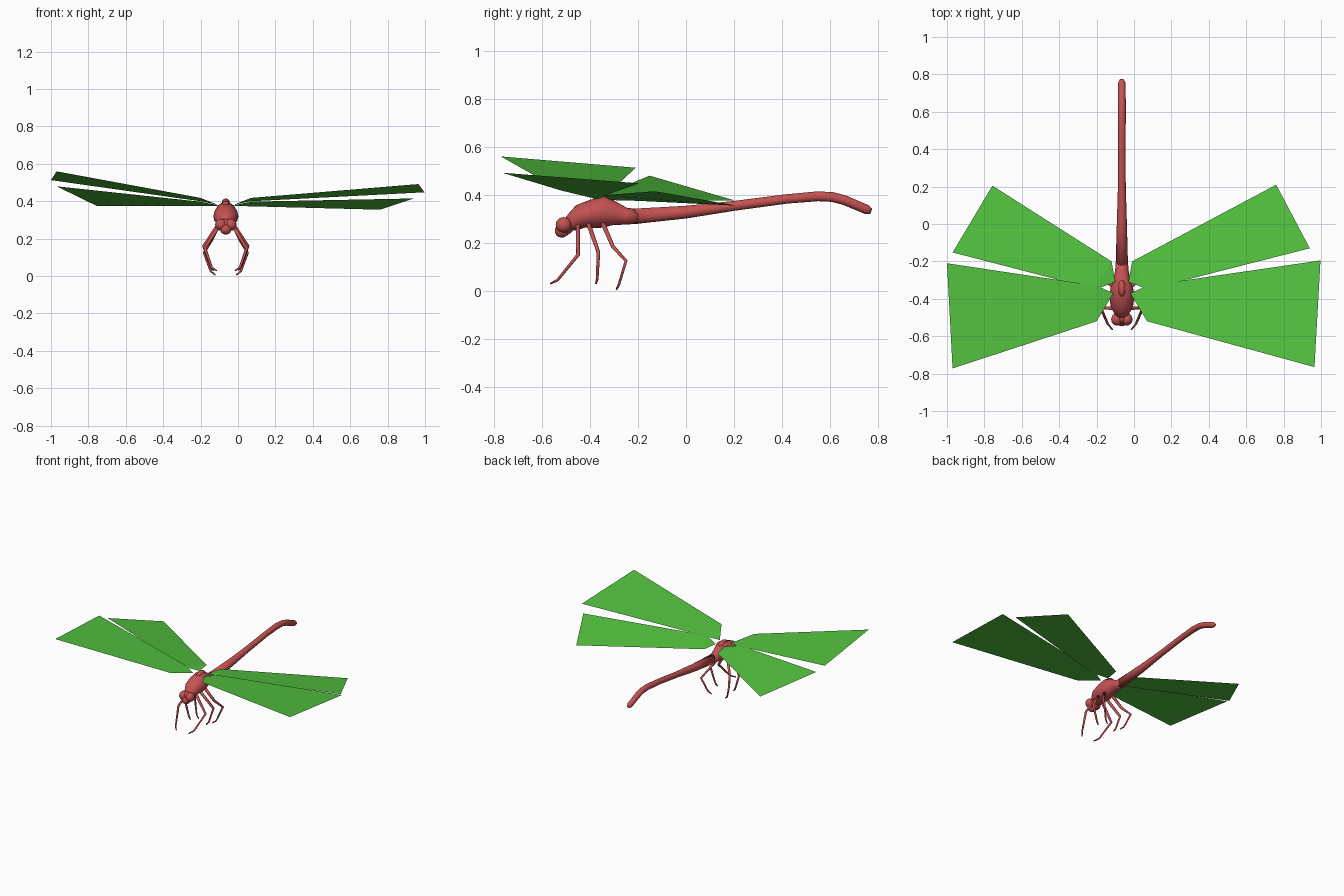
import bpy, bmesh, math
from mathutils import Vector

cube = bpy.data.objects.get("Cube")
if cube:
    bpy.data.objects.remove(cube, do_unlink=True)

CX = -0.065  # body axis


def material(name, rgb):
    m = bpy.data.materials.new(name)
    m.use_nodes = True
    m.diffuse_color = (*rgb, 1)
    m.node_tree.nodes["Principled BSDF"].inputs["Base Color"].default_value = (*rgb, 1)
    return m


RED = material("body red", (0.56, 0.085, 0.085))
GREEN = material("wing green", (0.087, 0.54, 0.05))


def finish(name, bm, mat, smooth=True):
    me = bpy.data.meshes.new(name)
    bm.to_mesh(me)
    bm.free()
    me.materials.append(mat)
    for p in me.polygons:
        p.use_smooth = smooth
    ob = bpy.data.objects.new(name, me)
    bpy.context.collection.objects.link(ob)
    return ob


def tube(name, path, radii, sides):
    """Loft elliptical rings, each (half width, half height), along a path."""
    bm = bmesh.new()
    pts = [Vector(p) for p in path]
    rings = []
    for i, (p, (rw, rh)) in enumerate(zip(pts, radii)):
        t = (pts[min(i + 1, len(pts) - 1)] - pts[max(i - 1, 0)]).normalized()
        side = Vector((1, 0, 0))
        side = (side - t * side.dot(t)).normalized()
        up = side.cross(t)
        angles = [2 * math.pi * k / sides for k in range(sides)]
        rings.append([bm.verts.new(p + side * rw * math.cos(a) + up * rh * math.sin(a))
                      for a in angles])
    for a, b in zip(rings, rings[1:]):
        for k in range(sides):
            j = (k + 1) % sides
            bm.faces.new((a[k], a[j], b[j], b[k]))
    bm.faces.new(rings[0])
    bm.faces.new(rings[-1])
    bmesh.ops.recalc_face_normals(bm, faces=bm.faces)
    return finish(name, bm, RED)


def ball(name, centre, scale):
    bm = bmesh.new()
    bmesh.ops.create_uvsphere(bm, u_segments=16, v_segments=10, radius=1)
    bmesh.ops.scale(bm, vec=Vector(scale), verts=bm.verts)
    bmesh.ops.translate(bm, vec=Vector(centre), verts=bm.verts)
    return finish(name, bm, RED)


# Thorax: y, z, half width, half height
thorax = [(-0.5, 0.28, 0.022, 0.022), (-0.475, 0.285, 0.042, 0.038),
          (-0.44, 0.31, 0.06, 0.05), (-0.39, 0.32, 0.067, 0.06),
          (-0.34, 0.33, 0.06, 0.066), (-0.3, 0.322, 0.046, 0.05),
          (-0.25, 0.311, 0.036, 0.035), (-0.2, 0.31, 0.033, 0.031)]
tube("thorax", [(CX, y, z) for y, z, _, _ in thorax], [s[2:] for s in thorax], 16)
ball("thorax_ridge", (CX, -0.345, 0.375), (0.022, 0.045, 0.028))

# Abdomen: y, z, radius
abdomen = [(-0.22, 0.31, 0.033), (0, 0.328, 0.027), (0.2, 0.354, 0.021),
           (0.42, 0.383, 0.02), (0.55, 0.394, 0.021), (0.61, 0.391, 0.021),
           (0.66, 0.378, 0.021), (0.755, 0.338, 0.02), (0.772, 0.331, 0.011)]
tube("abdomen", [(CX, y, z) for y, z, _ in abdomen], [(r, r) for _, _, r in abdomen], 14)

# Head
ball("head", (CX, -0.5, 0.27), (0.035, 0.035, 0.036))
ball("mouth", (CX, -0.517, 0.25), (0.03, 0.03, 0.028))
for side, label in ((1, "left"), (-1, "right")):
    ball(label + "_eye", (CX + side * 0.027, -0.51, 0.275), (0.03, 0.033, 0.032))

# Legs: offset from the body axis, y, z
legs = {
    "front_leg": [(0.03, -0.45, 0.28), (0.112, -0.45, 0.15),
                  (0.075, -0.535, 0.045), (0.05, -0.565, 0.03)],
    "middle_leg": [(0.03, -0.41, 0.29), (0.118, -0.365, 0.16),
                   (0.082, -0.37, 0.05), (0.066, -0.375, 0.03)],
    "hind_leg": [(0.03, -0.35, 0.29), (0.082, -0.305, 0.185), (0.116, -0.25, 0.125),
                 (0.08, -0.28, 0.025), (0.056, -0.29, 0.006)],
}
for side, label in ((1, "left"), (-1, "right")):
    for name, path in legs.items():
        n = len(path)
        radii = [(0.011 - 0.007 * i / (n - 1),) * 2 for i in range(n)]
        tube(label + "_" + name, [(CX + side * x, y, z) for x, y, z in path], radii, 6)

# Wings: shared roots (offset from axis), separate tips, with a fold near the root
fore_root = [(0.045, -0.37, 0.382), (0.135, -0.52, 0.418), (0.135, -0.33, 0.4)]
hind_root = [(0.035, -0.31, 0.378), (0.14, -0.35, 0.398), (0.055, -0.2, 0.375)]
wings = [
    ("left_fore_wing", 1, fore_root, [(0.965, -0.765, 0.492), (0.997, -0.195, 0.448)]),
    ("right_fore_wing", -1, fore_root, [(-0.97, -0.772, 0.56), (-1.0, -0.21, 0.513)]),
    ("left_hind_wing", 1, hind_root, [(0.94, -0.13, 0.415), (0.76, 0.21, 0.355)]),
    ("right_hind_wing", -1, hind_root, [(-0.97, -0.152, 0.48), (-0.757, 0.205, 0.376)]),
]
for name, side, root, tips in wings:
    bm = bmesh.new()
    r, lead, trail = [bm.verts.new((CX + side * x, y, z)) for x, y, z in root]
    tip_a, tip_b = [bm.verts.new(p) for p in tips]
    for f in (bm.faces.new((r, lead, trail)), bm.faces.new((lead, tip_a, tip_b, trail))):
        f.normal_update()
        if f.normal.z < 0:
            f.normal_flip()
    finish(name, bm, GREEN, smooth=False)
